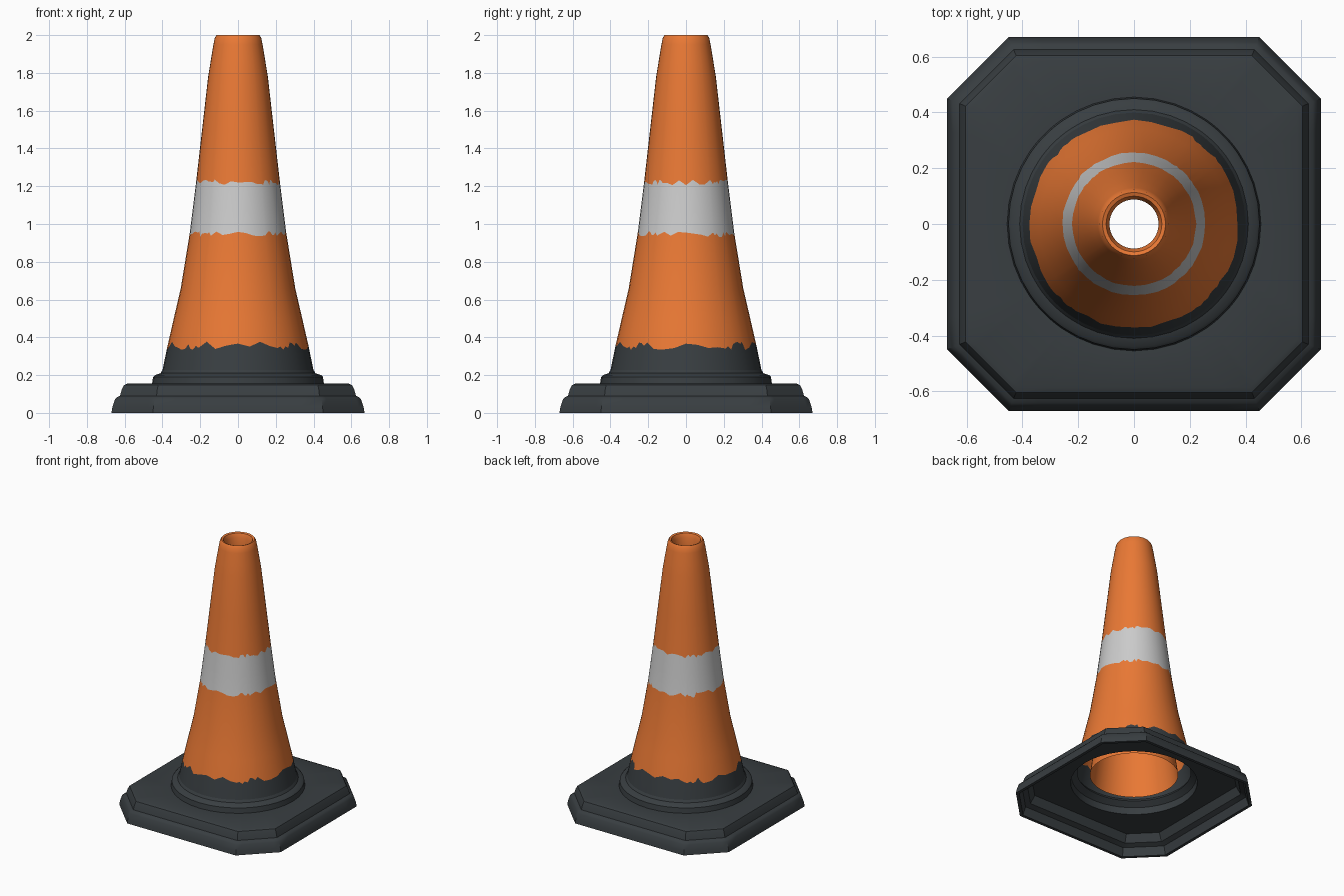
import bpy, bmesh, math, random

if "Cube" in bpy.data.objects:
    bpy.data.objects.remove(bpy.data.objects["Cube"])

random.seed(4)


def material(name, color):
    m = bpy.data.materials.new(name)
    m.diffuse_color = (*color, 1)
    m.use_nodes = True
    m.node_tree.nodes["Principled BSDF"].inputs["Base Color"].default_value = m.diffuse_color
    return m


dark = material("dark_rubber", (0.04, 0.048, 0.053))
orange = material("orange_plastic", (0.82, 0.19, 0.035))
white = material("pale_band", (0.56, 0.56, 0.56))


def octagon(inset, z, steps=8):
    """Square with cut corners, inset evenly from the outer edge."""
    a = 0.67 - inset
    c = math.sqrt(2) * (0.792 - inset) - a
    corners = [(a, -c), (a, c), (c, a), (-c, a), (-a, c), (-a, -c), (-c, -a), (c, -a)]
    pts = []
    for (x0, y0), (x1, y1) in zip(corners, corners[1:] + corners[:1]):
        for k in range(steps):
            f = k / steps
            pts.append((x0 + (x1 - x0) * f, y0 + (y1 - y0) * f, z))
    return pts


def circle(r, z):
    """Circle whose points line up with those of the octagon."""
    return [(x / math.hypot(x, y) * r, y / math.hypot(x, y) * r, z)
            for x, y, _ in octagon(0, z)]


def loft(name, loops, mats, slots, closed=False):
    """Skin a stack of equal loops; slots gives the material of each strip."""
    bm = bmesh.new()
    rows = [[bm.verts.new(p) for p in loop] for loop in loops]
    if closed:
        rows.append(rows[0])
    for i, (a, b) in enumerate(zip(rows, rows[1:])):
        n = len(a)
        for j in range(n):
            f = bm.faces.new((a[j], a[(j + 1) % n], b[(j + 1) % n], b[j]))
            f.material_index = slots[i]
    bmesh.ops.recalc_face_normals(bm, faces=bm.faces)
    mesh = bpy.data.meshes.new(name)
    bm.to_mesh(mesh)
    bm.free()
    for m in mats:
        mesh.materials.append(m)
    ob = bpy.data.objects.new(name, mesh)
    bpy.context.collection.objects.link(ob)
    bpy.ops.object.select_all(action='DESELECT')
    ob.select_set(True)
    bpy.context.view_layer.objects.active = ob
    bpy.ops.object.shade_smooth_by_angle(angle=math.radians(35))
    return ob


# Base: stepped octagonal plate with a round collar, hollow underneath
outside = [octagon(t, z) for t, z in
           [(0, 0), (0.005, 0.03), (0.018, 0.07), (0.028, 0.082), (0.045, 0.09),
            (0.055, 0.125), (0.066, 0.147), (0.085, 0.155)]]
collar = [circle(r, z) for r, z in
          [(0.455, 0.152), (0.45, 0.19), (0.44, 0.2), (0.41, 0.21), (0.398, 0.23)]]
under_collar = [circle(r, z) for r, z in [(0.385, 0.21), (0.425, 0.18), (0.43, 0.13)]]
under = [octagon(t, z) for t, z in [(0.105, 0.13), (0.075, 0.075), (0.04, 0.06), (0.022, 0)]]
loops = outside + collar + under_collar + under
loft("base", loops, [dark], [0] * len(loops), closed=True)

# Cone skin: radius by height
PROFILE = [(0.225, 0.4), (0.37, 0.37), (0.5, 0.34), (0.66, 0.303), (0.94, 0.257),
           (1.22, 0.222), (1.5, 0.19), (1.78, 0.158), (1.86, 0.145), (1.95, 0.13)]


def radius(z):
    for (z0, r0), (z1, r1) in zip(PROFILE, PROFILE[1:]):
        if z <= z1:
            return r0 + (r1 - r0) * (z - z0) / (z1 - z0)
    return PROFILE[-1][1]


def skin_loop(z, ragged=0):
    """Circle on the skin, with a ragged height where the colour changes."""
    pts = []
    for x, y, _ in circle(1, 0):
        h = z + random.uniform(-ragged, ragged)
        pts.append((x * radius(h), y * radius(h), h))
    return pts


# Cone: coloured bands, rolled lip, and an inner liner that stops in the base
bands = [(0.225, 0, 0), (0.355, 0.022, 1), (0.5, 0, 1), (0.66, 0, 1), (0.945, 0.017, 2),
         (1.08, 0, 2), (1.22, 0.015, 1), (1.5, 0, 1), (1.78, 0, 1), (1.86, 0, 1), (1.95, 0, 1)]
loops = [skin_loop(z, rag) for z, rag, _ in bands]
slots = [s for _, _, s in bands]
loops += [circle(r, z) for r, z in
          [(0.123, 1.985), (0.113, 2.0), (0.1, 1.995), (0.088, 1.965),
           (0.09, 1.85), (0.19, 1.0), (0.3, 0.19)]]
slots += [1] * 7
loft("cone", loops, [dark, orange, white], slots)
